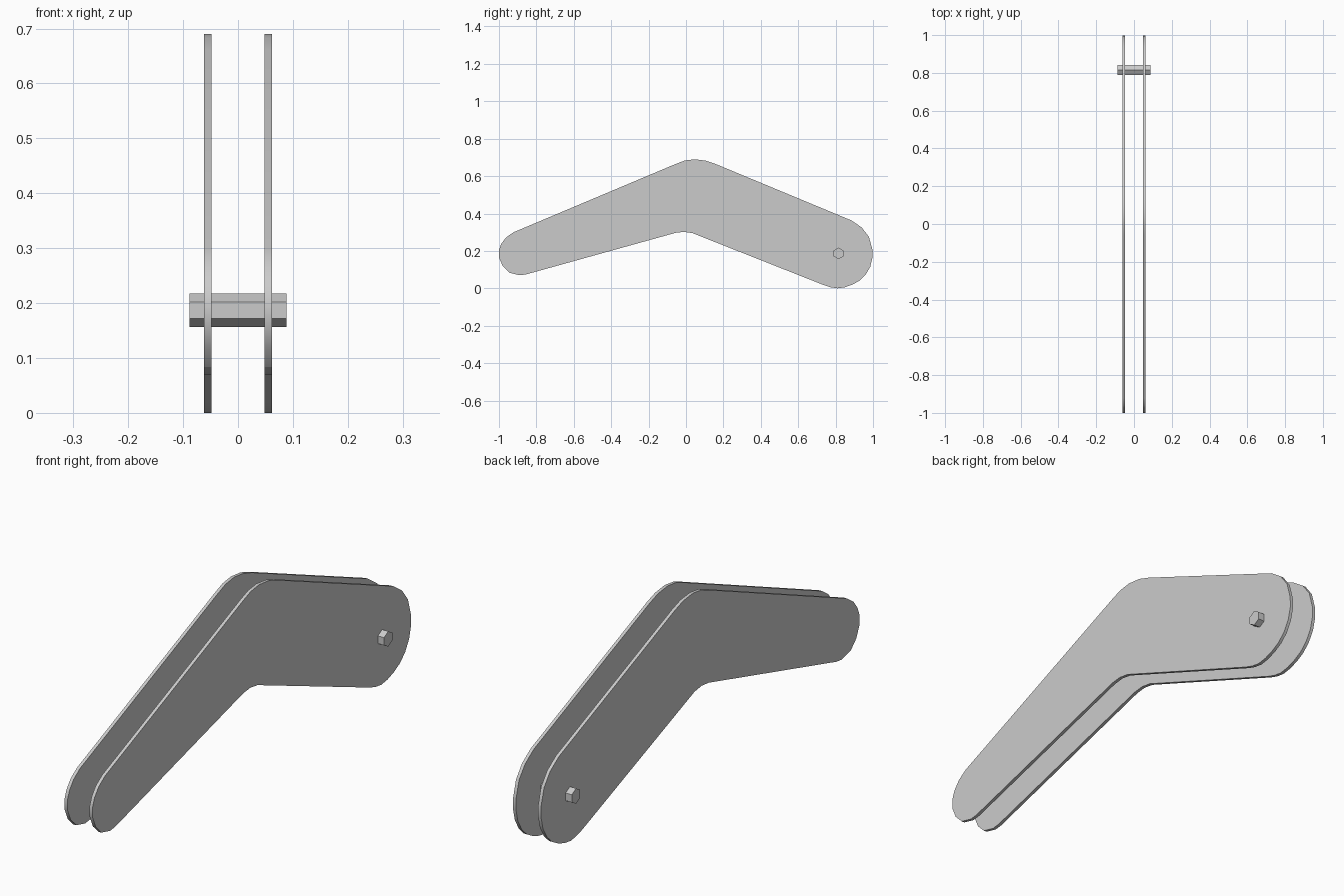
import bpy, bmesh
from math import cos, sin, pi, radians

if "Cube" in bpy.data.objects:
    bpy.data.objects.remove(bpy.data.objects["Cube"])

# Bent arm outline in (y, z), counter-clockwise from the narrow end
OUTLINE = [
    (-1.0, 0.205), (-1.0, 0.165), (-0.98, 0.119), (-0.945, 0.084), (-0.89, 0.07), (-0.857, 0.074),
    (-0.055, 0.297), (-0.01, 0.302), (0.035, 0.295),
    (0.735, 0.018), (0.772, 0.006), (0.81, 0.0), (0.85, 0.006), (0.89, 0.02), (0.928, 0.041),
    (0.96, 0.072), (0.985, 0.115), (0.998, 0.168), (0.996, 0.21), (0.978, 0.275),
    (0.94, 0.325), (0.885, 0.363),
    (0.158, 0.665), (0.105, 0.683), (0.045, 0.69), (-0.008, 0.683), (-0.06, 0.663),
    (-0.922, 0.3), (-0.962, 0.272), (-0.988, 0.238),
]
# Hexagonal pin section with a corner at the top
HEXAGON = [(0.816 + 0.0305 * cos(pi / 2 + i * pi / 3),
            0.187 + 0.0305 * sin(pi / 2 + i * pi / 3)) for i in range(6)]


def extrude_x(name, outline, x0, x1, smooth=None):
    """Solid prism along x from a (y, z) outline."""
    bm = bmesh.new()
    face = bm.faces.new([bm.verts.new((x0, y, z)) for y, z in outline])
    ext = bmesh.ops.extrude_face_region(bm, geom=[face])
    bmesh.ops.translate(bm, vec=(x1 - x0, 0, 0),
                        verts=[v for v in ext["geom"] if isinstance(v, bmesh.types.BMVert)])
    bmesh.ops.recalc_face_normals(bm, faces=bm.faces)
    mesh = bpy.data.meshes.new(name)
    bm.to_mesh(mesh)
    bm.free()
    obj = bpy.data.objects.new(name, mesh)
    bpy.context.collection.objects.link(obj)
    if smooth:
        bpy.ops.object.select_all(action='DESELECT')
        obj.select_set(True)
        bpy.context.view_layer.objects.active = obj
        bpy.ops.object.shade_smooth_by_angle(angle=smooth)
    return obj


# Two parallel arm plates
for side, name in ((-1, "left_arm_plate"), (1, "right_arm_plate")):
    extrude_x(name, OUTLINE, side * 0.0485, side * 0.0615, radians(30))

# Hexagonal pivot pin through both plates
extrude_x("pivot_pin", HEXAGON, -0.0885, 0.0885)
